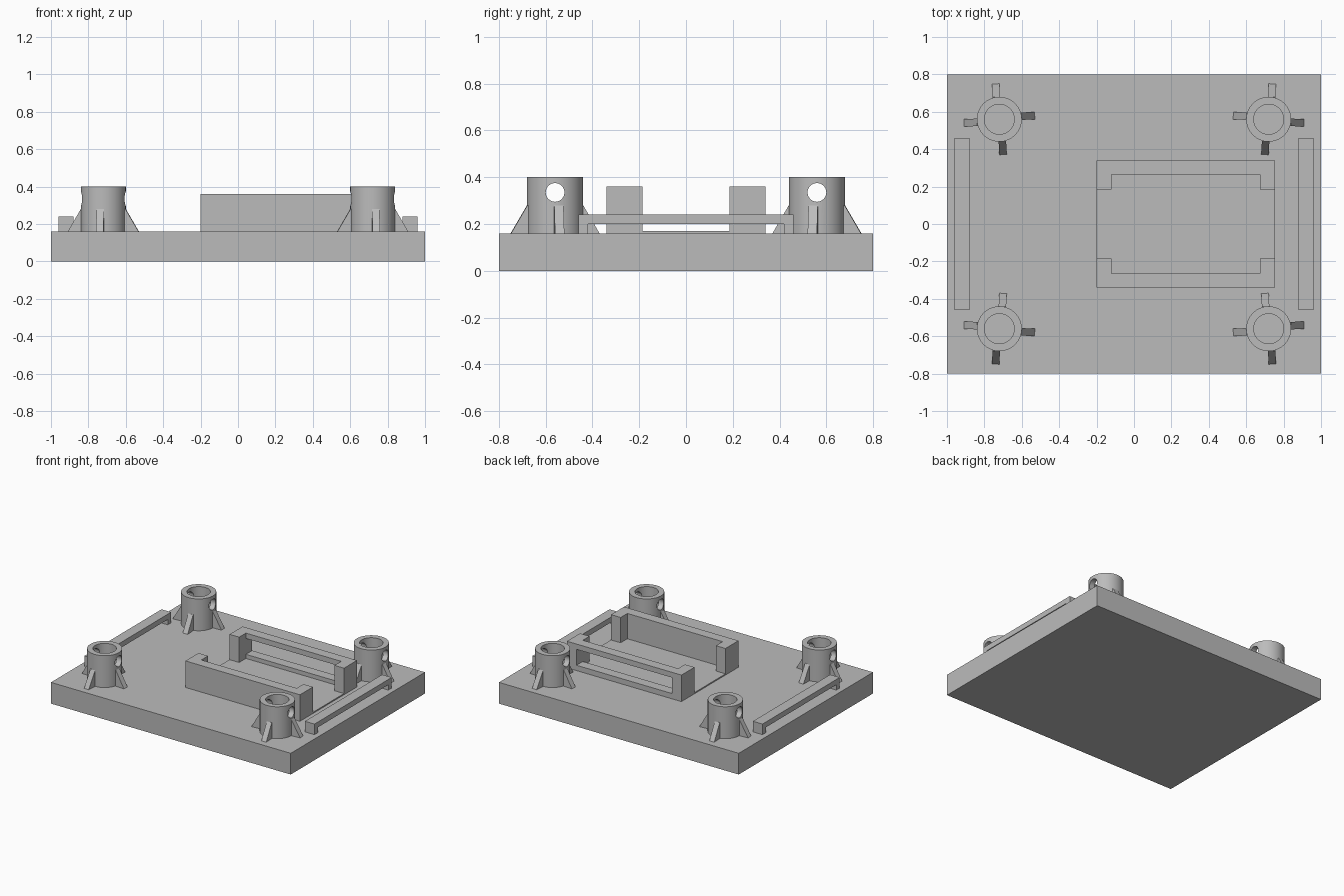
import bpy
import bmesh
from math import cos, sin, pi, radians

if "Cube" in bpy.data.objects:
    bpy.data.objects.remove(bpy.data.objects["Cube"], do_unlink=True)

grey = bpy.data.materials.new("plain_grey")
grey.use_nodes = True
COLOUR = (0.5, 0.5, 0.5, 1)
grey.diffuse_color = COLOUR
grey.node_tree.nodes["Principled BSDF"].inputs["Base Color"].default_value = COLOUR

BASE_TOP = 0.16


def finish(name, bm):
    bmesh.ops.recalc_face_normals(bm, faces=bm.faces)
    mesh = bpy.data.meshes.new(name)
    bm.to_mesh(mesh)
    bm.free()
    mesh.materials.append(grey)
    obj = bpy.data.objects.new(name, mesh)
    bpy.context.collection.objects.link(obj)
    return obj


def prism(name, outline, move):
    """Extrude a flat outline (3D points) along a vector."""
    bm = bmesh.new()
    face = bm.faces.new([bm.verts.new(p) for p in outline])
    new = bmesh.ops.extrude_face_region(bm, geom=[face])["geom"]
    bmesh.ops.translate(bm, vec=move, verts=[v for v in new if isinstance(v, bmesh.types.BMVert)])
    return finish(name, bm)


def box(name, x0, x1, y0, y1, z0, z1):
    return prism(name, [(x0, y0, z0), (x1, y0, z0), (x1, y1, z0), (x0, y1, z0)], (0, 0, z1 - z0))


def apply(obj, mod):
    with bpy.context.temp_override(object=obj, active_object=obj, selected_objects=[obj]):
        bpy.ops.object.modifier_apply(modifier=mod.name)


def cut(obj, cutter):
    mod = obj.modifiers.new("cut", "BOOLEAN")
    mod.operation, mod.solver, mod.object = "DIFFERENCE", "EXACT", cutter
    apply(obj, mod)
    bpy.data.objects.remove(cutter, do_unlink=True)


def mirror(obj, x=False, y=False):
    mod = obj.modifiers.new("mirror", "MIRROR")
    mod.use_axis = (x, y, False)
    mod.use_mirror_merge = False
    apply(obj, mod)


# Base slab and the thin raised pad between the brackets
box("base_plate", -1, 1, -0.8, 0.8, 0, BASE_TOP)
box("raised_pad", -0.2, 0.755, -0.3, 0.3, BASE_TOP, BASE_TOP + 0.009)

# Low bridge rails along both short sides
rail = [(-0.46, 0.16), (-0.42, 0.16), (-0.42, 0.2), (0.42, 0.2),
        (0.42, 0.16), (0.46, 0.16), (0.46, 0.24), (-0.46, 0.24)]
mirror(prism("side_rails", [(-0.96, y, z) for y, z in rail], (0.08, 0, 0)), x=True)

# U-shaped brackets: solid front one, back one with a window
u_shape = [(-0.2, 0.34), (0.755, 0.34), (0.755, 0.185), (0.675, 0.185),
           (0.675, 0.265), (-0.12, 0.265), (-0.12, 0.185), (-0.2, 0.185)]
for name, side in (("front_bracket", -1), ("back_bracket", 1)):
    bracket = prism(name, [(x, side * y, BASE_TOP) for x, y in u_shape], (0, 0, 0.2))
    if side > 0:
        cut(bracket, box("window_cutter", -0.12, 0.675, 0.2, 0.4, 0.2, 0.32))

# Corner sockets: a tube with a cross hole, mirrored to four corners
CX, CY, SEG = -0.72, 0.56, 64
PROFILE = [(0.12, BASE_TOP), (0.12, 0.4), (0.08, 0.4), (0.08, BASE_TOP)]
bm = bmesh.new()
rings = [[bm.verts.new((CX + r * cos(2 * pi * i / SEG), CY + r * sin(2 * pi * i / SEG), z))
          for r, z in PROFILE] for i in range(SEG)]
for i in range(SEG):
    a, b = rings[i], rings[(i + 1) % SEG]
    for j in range(4):
        k = (j + 1) % 4
        bm.faces.new((a[j], b[j], b[k], a[k]))
sockets = finish("corner_sockets", bm)
circle = [(CX - 0.2, CY + 0.04 * cos(2 * pi * i / 48), 0.335 + 0.04 * sin(2 * pi * i / 48))
          for i in range(48)]
cut(sockets, prism("hole_cutter", circle, (0.4, 0, 0)))
mirror(sockets, x=True, y=True)
bpy.ops.object.select_all(action="DESELECT")
sockets.select_set(True)
bpy.context.view_layer.objects.active = sockets
bpy.ops.object.shade_smooth_by_angle(angle=radians(30))

# Four slightly skewed triangular fins around each socket
FIN = [(0.1, BASE_TOP), (0.19, BASE_TOP), (0.12, 0.28), (0.1, 0.28)]
for n, label in enumerate(("inner", "back", "outer", "front")):
    a = n * pi / 2 + radians(3)
    c, s = cos(a), sin(a)
    start, width = -0.01, 0.04
    outline = [(CX + r * c - start * s, CY + r * s + start * c, z) for r, z in FIN]
    mirror(prism(label + "_socket_fins", outline, (-width * s, width * c, 0)), x=True, y=True)
